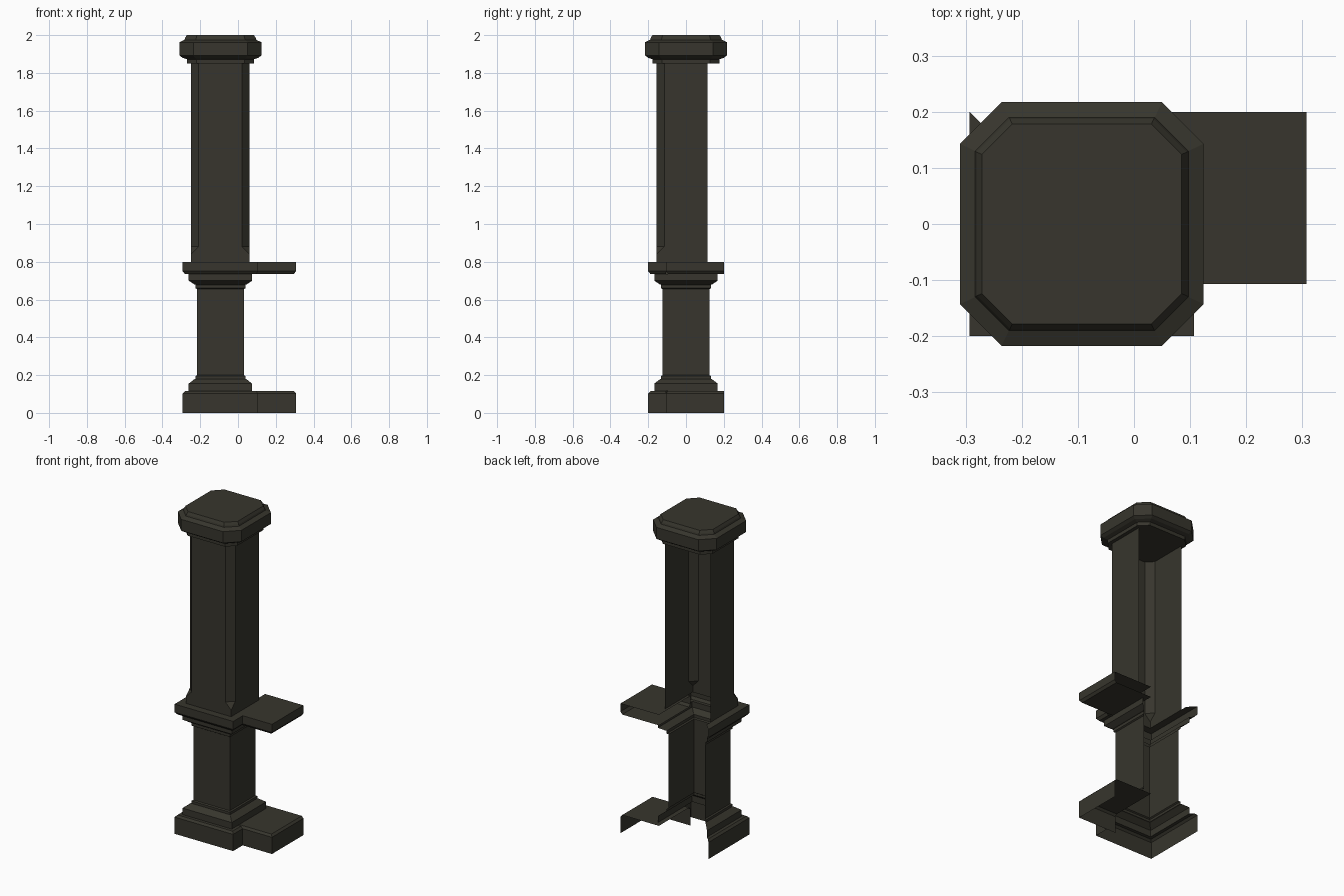
import bpy, bmesh
from mathutils import Vector

if "Cube" in bpy.data.objects:
    bpy.data.objects.remove(bpy.data.objects["Cube"])

CX = -0.093          # post axis in x
LEDGE_Y = -0.107     # front of the side ledges

mat = bpy.data.materials.new("dark olive stone")
mat.diffuse_color = (0.038, 0.036, 0.026, 1)
mat.use_nodes = True
mat.node_tree.nodes["Principled BSDF"].inputs["Base Color"].default_value = mat.diffuse_color


def finish(name, bm):
    bmesh.ops.remove_doubles(bm, verts=bm.verts, dist=1e-5)
    me = bpy.data.meshes.new(name)
    bm.to_mesh(me)
    bm.free()
    me.materials.append(mat)
    ob = bpy.data.objects.new(name, me)
    bpy.context.collection.objects.link(ob)
    return ob


def square(h, z):
    return [(CX - h, h, z), (CX - h, -h, z), (CX + h, -h, z), (CX + h, h, z)]


def octagon(h, c, z):
    k = h - c
    pts = [(-h, k), (-h, -k), (-k, -h), (k, -h), (h, -k), (h, k), (k, h), (-k, h)]
    return [(CX + x, y, z) for x, y in pts]


def loft(rings, closed, cap_top=False, cap_bottom=False):
    bm = bmesh.new()
    vs = [[bm.verts.new(p) for p in r] for r in rings]
    n = len(vs[0])
    for a, b in zip(vs, vs[1:]):
        for i in range(n if closed else n - 1):
            j = (i + 1) % n
            bm.faces.new((a[i], a[j], b[j], b[i]))
    if cap_top:
        bm.faces.new(vs[-1])
    if cap_bottom:
        bm.faces.new(vs[0][::-1])
    return bm


def cut_y(bm, y, clear=False):
    bmesh.ops.bisect_plane(bm, geom=bm.verts[:] + bm.edges[:] + bm.faces[:],
                           plane_co=(0, y, 0), plane_no=(0, 1, 0), clear_outer=clear)


def moulding(name, profile):
    # square mitred moulding, open at the back, gap where the ledge joins
    bm = loft([square(h, z) for h, z in profile], closed=False)
    cut_y(bm, LEDGE_Y)
    gone = []
    for f in bm.faces:
        c = f.calc_center_median()
        if c.x > CX + 0.171 and c.y > LEDGE_Y:
            gone.append(f)
    bmesh.ops.delete(bm, geom=gone, context='FACES')
    finish(name, bm)


def ledge(name, levels, cap_bottom):
    # side shelf, open at the back and towards the post
    x0, x1 = 0.045, 0.307
    rings = [[(x0, LEDGE_Y + d, z), (x1 - d, LEDGE_Y + d, z),
              (x1 - d, 0.2, z), (x0, 0.2, z)] for d, z in levels]
    bm = loft(rings, False, True, cap_bottom)
    # drop the back wall
    back = [f for f in bm.faces if all(v.co.y > 0.199 for v in f.verts)]
    bmesh.ops.delete(bm, geom=back, context='FACES')
    finish(name, bm)


# plinth and cornice of the pedestal, with plain pedestal walls between
moulding("plinth", [(.2, 0), (.2, .103), (.188, .115), (.168, .115), (.168, .155),
                    (.138, .178), (.132, .18), (.132, .195), (.124, .2)])
moulding("pedestal", [(.124, .2), (.124, .655)])
moulding("cornice", [(.124, .655), (.132, .66), (.132, .678), (.138, .68), (.168, .7),
                     (.168, .735), (.188, .735), (.2, .75), (.2, .8), (.155, .8)])

# side ledges
ledge("lower_ledge", [(0, 0), (0, .103), (.012, .115)], False)
ledge("upper_ledge", [(.012, .735), (0, .75), (0, .8)], True)

# upper shaft with chamfered corners stopped above the cornice, open back
bm = loft([octagon(.155, 0, .8), octagon(.155, 0, .84),
           octagon(.155, .04, .88), octagon(.155, .04, 1.85)], True)
bmesh.ops.remove_doubles(bm, verts=bm.verts, dist=1e-5)
cut_y(bm, 0.115, clear=True)
finish("shaft", bm)

# eight-sided cap
finish("cap", loft([octagon(.177, .05, 1.85), octagon(.177, .05, 1.872),
                    octagon(.2, .065, 1.88), octagon(.217, .074, 1.892),
                    octagon(.217, .074, 1.962), octagon(.19, .06, 1.975),
                    octagon(.187, .059, 1.985), octagon(.178, .054, 2.0)],
                   True, True, True))
